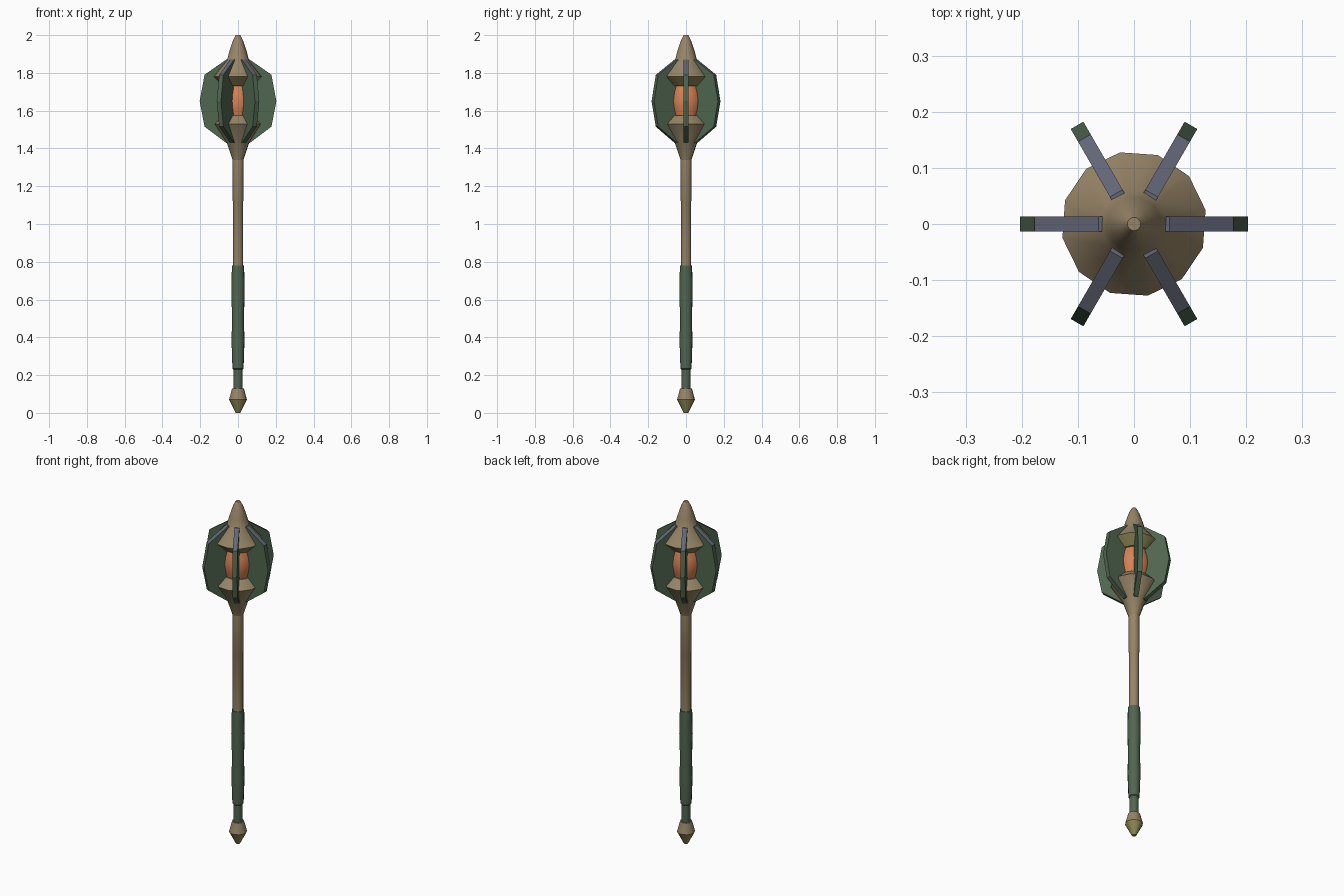
import bpy, bmesh, math

if "Cube" in bpy.data.objects:
    bpy.data.objects.remove(bpy.data.objects["Cube"])

SIDES = 12
TWIST = math.radians(11)


def srgb(r, g, b):
    return tuple((c / 255 / 12.92) if c < 10 else ((c / 255 + 0.055) / 1.055) ** 2.4
                 for c in (r, g, b)) + (1.0,)


def material(name, rgb):
    m = bpy.data.materials.new(name)
    m.diffuse_color = srgb(*rgb)
    m.use_nodes = True
    m.node_tree.nodes["Principled BSDF"].inputs["Base Color"].default_value = m.diffuse_color
    return m


tan = material("tan metal", (150, 132, 102))
olive = material("olive metal", (144, 138, 84))
green = material("dark green", (80, 102, 80))
slate = material("slate blue", (98, 102, 118))
orange = material("orange core", (214, 130, 84))


def finish(bm, name, mats, smooth=True):
    bmesh.ops.recalc_face_normals(bm, faces=bm.faces)
    me = bpy.data.meshes.new(name)
    bm.to_mesh(me)
    bm.free()
    ob = bpy.data.objects.new(name, me)
    bpy.context.collection.objects.link(ob)
    for m in mats:
        me.materials.append(m)
    if smooth:
        bpy.ops.object.select_all(action='DESELECT')
        ob.select_set(True)
        bpy.context.view_layer.objects.active = ob
        bpy.ops.object.shade_smooth_by_angle(angle=math.radians(34))
    return ob


def lathe(name, profile, mats, second=()):
    """Turn (radius, z) points; segments listed in second use the second colour."""
    bm = bmesh.new()
    rings = [[bm.verts.new((r * math.cos(TWIST + 2 * math.pi * i / SIDES),
                            r * math.sin(TWIST + 2 * math.pi * i / SIDES), z))
              for i in range(SIDES)] for r, z in profile]
    for k in range(len(rings) - 1):
        a, b = rings[k], rings[k + 1]
        for i in range(SIDES):
            j = (i + 1) % SIDES
            f = bm.faces.new((a[i], a[j], b[j], b[i]))
            f.material_index = 1 if k in second else 0
    low = bm.faces.new(rings[0][::-1])
    low.material_index = 1 if 0 in second else 0
    bm.faces.new(rings[-1])
    return finish(bm, name, mats)


# Handle parts
lathe("pommel", [(0.012, 0), (0.048, 0.07), (0.032, 0.13)], [tan, olive], (0,))
lathe("grip", [(0.024, 0.12), (0.025, 0.23), (0.030, 0.235), (0.035, 0.38),
               (0.032, 0.50), (0.036, 0.64), (0.033, 0.78)], [green])
lathe("shaft", [(0.028, 0.77), (0.028, 1.12), (0.030, 1.125), (0.030, 1.36)], [tan])

# Head parts
lathe("lower_cup", [(0.030, 1.34), (0.060, 1.43), (0.125, 1.53), (0.078, 1.575)], [tan])
lathe("core", [(0.066, 1.56), (0.080, 1.61), (0.086, 1.65), (0.080, 1.69),
               (0.066, 1.74)], [orange])
lathe("upper_cap", [(0.078, 1.73), (0.130, 1.78), (0.060, 1.865), (0.048, 1.91),
                    (0.028, 1.97), (0.012, 2.0)], [tan, olive], (0,))

# Six radial blades, slate on the sloping top edge
OUTLINE = [(0.03, 1.43), (0.063, 1.43), (0.177, 1.515), (0.203, 1.65),
           (0.177, 1.79), (0.063, 1.87), (0.03, 1.87)]
HALF = 0.013
for n in range(6):
    a = n * math.pi / 3
    c, s = math.cos(a), math.sin(a)
    bm = bmesh.new()
    left, right = [[bm.verts.new((r * c - t * s, r * s + t * c, z)) for r, z in OUTLINE]
                   for t in (-HALF, HALF)]
    bm.faces.new(left)
    bm.faces.new(right[::-1])
    for i in range(len(OUTLINE)):
        j = (i + 1) % len(OUTLINE)
        f = bm.faces.new((left[i], right[i], right[j], left[j]))
        f.material_index = 1 if i in (4, 5) else 0
    finish(bm, f"blade_{n + 1}", [green, slate], smooth=False)
